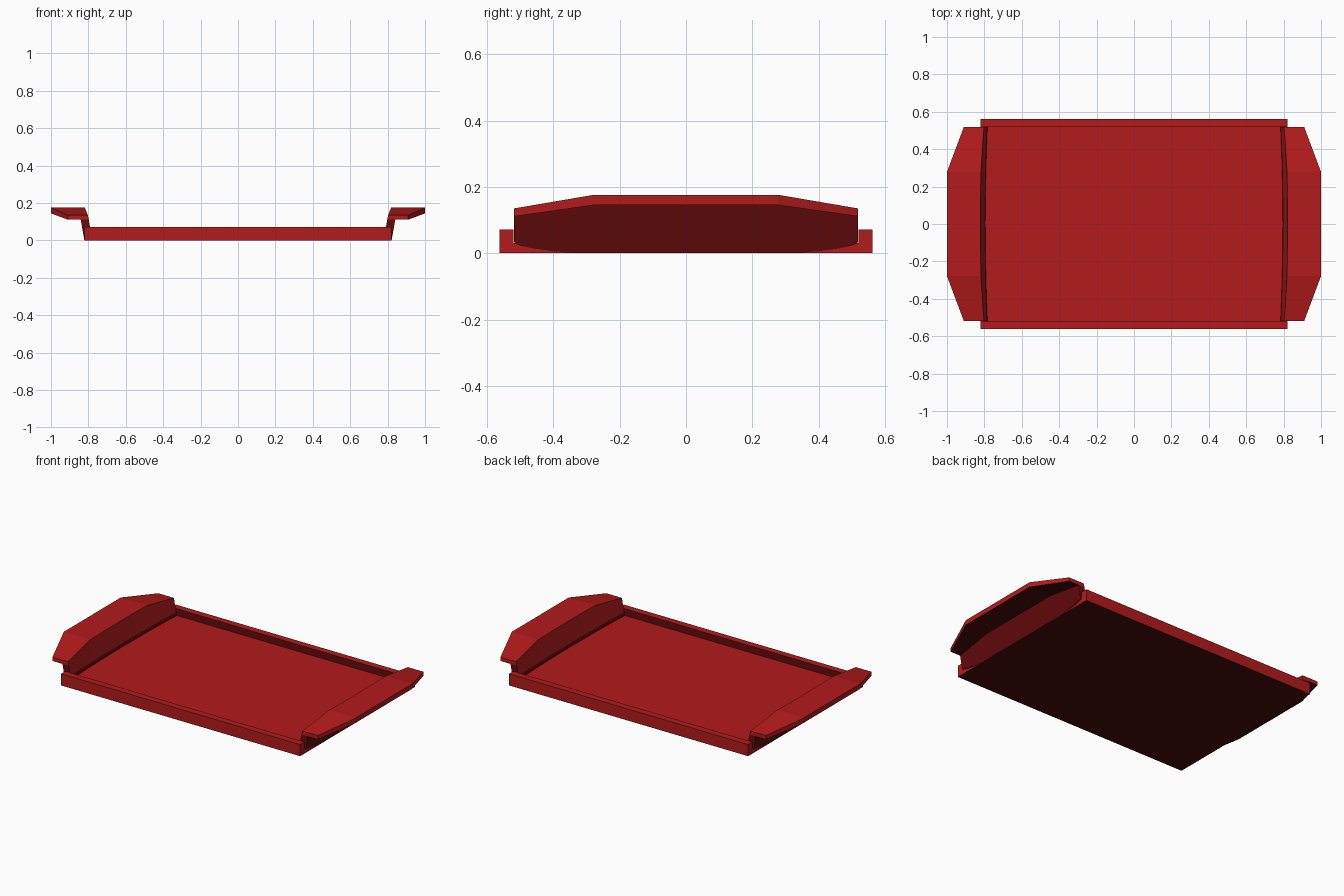
import bpy, bmesh

if "Cube" in bpy.data.objects:
    bpy.data.objects.remove(bpy.data.objects["Cube"])


def material(name, r, g, b):
    mat = bpy.data.materials.new(name)
    mat.diffuse_color = (r, g, b, 1)
    mat.use_nodes = True
    mat.node_tree.nodes["Principled BSDF"].inputs["Base Color"].default_value = mat.diffuse_color
    return mat


RED, DARK, UNDER = 0, 1, 2
palette = [material("tray red", 0.45, 0.0107, 0.0115),
           material("dark red", 0.125, 0.003, 0.0033),
           material("underside maroon", 0.062, 0.003, 0.003)]


def make_object(name, bm):
    bmesh.ops.recalc_face_normals(bm, faces=bm.faces)
    mesh = bpy.data.meshes.new(name)
    bm.to_mesh(mesh)
    bm.free()
    for mat in palette:
        mesh.materials.append(mat)
    obj = bpy.data.objects.new(name, mesh)
    bpy.context.collection.objects.link(obj)
    return obj


def extrude_profile(name, points, half_x):
    """Prism along x from a (y, z) outline."""
    bm = bmesh.new()
    face = bm.faces.new([bm.verts.new((-half_x, y, z)) for y, z in points])
    ext = bmesh.ops.extrude_face_region(bm, geom=[face])
    verts = [v for v in ext["geom"] if isinstance(v, bmesh.types.BMVert)]
    bmesh.ops.translate(bm, verts=verts, vec=(2 * half_x, 0, 0))
    return make_object(name, bm)


# Tray base: sunken floor with raised front and back rails
base = extrude_profile("tray_base", [
    (-0.562, 0), (0.562, 0), (0.562, 0.072), (0.52, 0.072),
    (0.52, 0.03), (-0.52, 0.03), (-0.52, 0.072), (-0.562, 0.072)], 0.82)
for f in base.data.polygons:
    if f.normal.z < -0.9:
        f.material_index = UNDER
    elif abs(f.normal.y) > 0.9 and abs(f.center.y) < 0.54:
        f.material_index = DARK               # inner sides of the rails

# Side handle: leaning wall with rounded lower corners and an outward grip,
# lofted from cross-sections along y. Each pair is (|y|, wall bottom height).
half = [(0.518, 0.034), (0.515, 0.029), (0.50, 0.023), (0.46, 0.014),
        (0.40, 0.006), (0.34, 0.001), (0.278, 0.001), (0.14, 0.001)]
columns = [(-y, z) for y, z in half] + [(0, 0.001)] + half[::-1]
# Colour of each lofted strip, going round the cross-section
strip_colours = [DARK, RED, RED, RED, RED, UNDER, DARK, DARK]


def section(bm, y, bottom):
    t = max(0, (abs(y) - 0.278) / 0.24)       # 0 in the middle, 1 at the ends
    bow = 0.012 * (y / 0.518) ** 2            # wall bows inward at the ends
    top, under = 0.176 - 0.041 * t, 0.145 - 0.034 * t
    tip = 1.0 - 0.09 * t
    lean = 0.18
    pts = [(0.79 - bow + lean * z, z) for z in (bottom, 0.05, under, top)]
    pts += [(tip, top), (tip, under),
            (0.821 + lean * under, under),
            (0.821 + lean * bottom, bottom)]
    return [bm.verts.new((x, y, z)) for x, z in pts]


bm = bmesh.new()
rings = [section(bm, y, z) for y, z in columns]
for a, b in zip(rings, rings[1:]):
    for i, colour in enumerate(strip_colours):
        j = (i + 1) % 8
        bm.faces.new((a[i], a[j], b[j], b[i])).material_index = colour
# End caps: red grip, dark wall
for ring in (rings[0], rings[-1]):
    bm.faces.new([ring[i] for i in (2, 3, 4, 5, 6)]).material_index = RED
    bm.faces.new([ring[i] for i in (0, 1, 2, 6, 7)]).material_index = DARK
handles = make_object("side_handles", bm)
mirror = handles.modifiers.new("mirror", 'MIRROR')
mirror.use_axis = (True, False, False)
